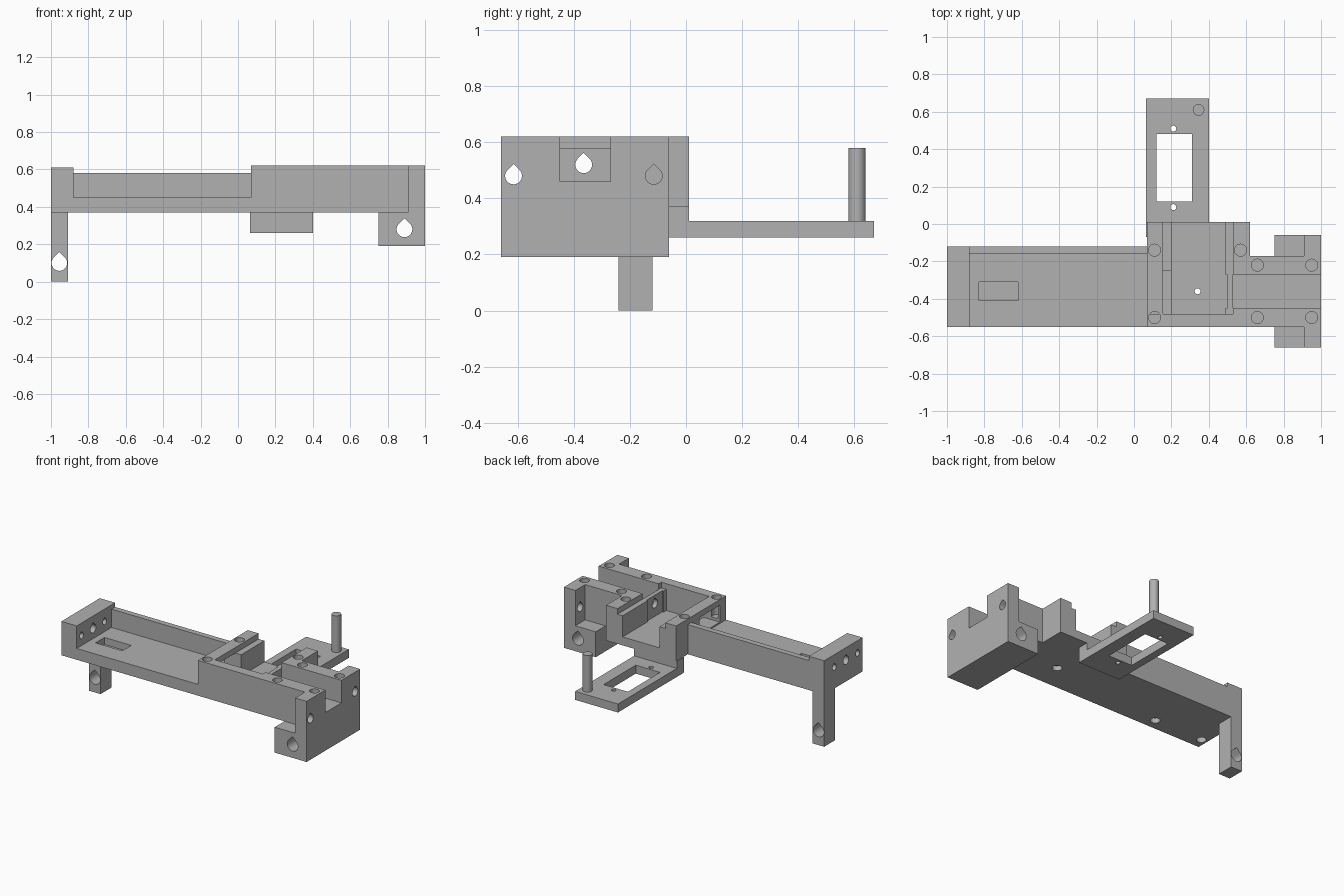
import bpy, bmesh, math
from mathutils import Matrix, Vector

if "Cube" in bpy.data.objects:
    bpy.data.objects.remove(bpy.data.objects["Cube"], do_unlink=True)

grey = bpy.data.materials.new("plain_grey")
grey.use_nodes = True
COLOUR = (0.44, 0.44, 0.44, 1)
grey.diffuse_color = COLOUR
grey.node_tree.nodes["Principled BSDF"].inputs["Base Color"].default_value = COLOUR


def finish(name, bm):
    bmesh.ops.recalc_face_normals(bm, faces=bm.faces)
    mesh = bpy.data.meshes.new(name)
    bm.to_mesh(mesh)
    bm.free()
    mesh.materials.append(grey)
    ob = bpy.data.objects.new(name, mesh)
    bpy.context.collection.objects.link(ob)
    return ob


def box(name, xs, ys, zs):
    bm = bmesh.new()
    bmesh.ops.create_cube(bm, size=1)
    for v in bm.verts:
        v.co = [(a + b) / 2 + c * (b - a) for c, (a, b) in zip(v.co, (xs, ys, zs))]
    return finish(name, bm)


def cylinder(name, x, y, zs, r):
    bm = bmesh.new()
    bmesh.ops.create_cone(bm, cap_ends=True, segments=32, radius1=r, radius2=r,
                          depth=zs[1] - zs[0],
                          matrix=Matrix.Translation((x, y, sum(zs) / 2)))
    return finish(name, bm)


def teardrop(axis, side, z, span, r):
    """Sideways hole with a pointed roof, along x or y."""
    bm = bmesh.new()
    pts = [(0, r * math.sqrt(2))]
    for i in range(25):
        a = math.radians(135 + i * 270 / 24)
        pts.append((r * math.cos(a), r * math.sin(a)))
    along_x = axis == "x"
    verts = [bm.verts.new((span[0], side + u, z + w) if along_x
                          else (side + u, span[0], z + w)) for u, w in pts]
    face = bm.faces.new(verts)
    new = bmesh.ops.extrude_face_region(bm, geom=[face])["geom"]
    length = span[1] - span[0]
    move = Vector((length, 0, 0) if along_x else (0, length, 0))
    bmesh.ops.translate(bm, vec=move, verts=[g for g in new if isinstance(g, bmesh.types.BMVert)])
    return finish("cutter", bm)


def combine(target, others, operation):
    for other in others:
        mod = target.modifiers.new("combine", "BOOLEAN")
        mod.operation, mod.solver, mod.object = operation, "EXACT", other
        bpy.context.view_layer.objects.active = target
        bpy.ops.object.modifier_apply(modifier=mod.name)
        bpy.data.objects.remove(other, do_unlink=True)


def cut_box(*spans):
    return box("cutter", *spans)


# Main frame: tray, end wall, leg, carriage block and foot
frame = box("frame", (-1, 1), (-.55, -.17), (.37, .45))
combine(frame, [
    box("tray_back", (-1, .3), (-.3, -.12), (.37, .45)),
    box("back_rail", (-1, .3), (-.16, -.12), (.37, .58)),
    box("end_wall", (-1, -.88), (-.55, -.12), (.37, .61)),
    box("leg", (-1, -.91), (-.24, -.12), (0, .4)),
    box("carriage", (.07, .62), (-.55, .01), (.37, .62)),
    box("right_block", (.5, 1), (-.55, -.17), (.37, .62)),
    box("foot", (.75, 1), (-.66, -.06), (.19, .37)),
    box("end_plate", (.91, 1), (-.66, -.06), (.19, .62)),
], "UNION")

# Pockets, recesses and channels
combine(frame, [
    cut_box((.2, .49), (-.48, .1), (.43, .7)),
    cut_box((.45, .50), (-.45, -.27), (.43, .7)),
    cut_box((.155, .53), (-.48, .1), (.58, .7)),
    cut_box((.53, 1.1), (-.45, -.27), (.46, .7)),
    cut_box((0, .3), (-.48, -.25), (.46, .58)),
    cut_box((-.83, -.62), (-.41, -.31), (.40, .5)),
], "DIFFERENCE")

# Sideways holes
holes = [teardrop("y", -.955, .1, (-.4, 0), .042),
         teardrop("y", .89, .28, (-.8, .1), .042),
         teardrop("x", -.365, .52, (-1.1, -.8), .03),
         teardrop("x", -.365, .52, (.48, .6), .03)]
holes += [teardrop("x", y, .52, (-1.1, -.8), .021) for y in (-.235, -.495)]
holes += [teardrop("x", y, .48, (.85, 1.1), .03) for y in (-.615, -.115)]

# Screw holes from above and below
for x, y in ((.11, -.5), (.11, -.14), (.57, -.14), (.66, -.22),
             (.95, -.22), (.66, -.5), (.95, -.5)):
    holes.append(cylinder("cutter", x, y, (.48, .7), .032))
for x, y in ((.34, -.36), (-.57, -.47), (-.955, -.47)):
    holes.append(cylinder("cutter", x, y, (.3, .405), .032))
holes.append(cylinder("cutter", .34, -.36, (.3, .6), .016))
combine(frame, holes, "DIFFERENCE")

# Rear motor plate with its riser and window
plate = box("motor_plate", (.065, .40), (-.07, .67), (.26, .32))
combine(plate, [box("riser", (.065, .40), (-.07, .01), (.26, .37))], "UNION")
combine(plate, [cut_box((.12, .31), (.12, .48), (.2, .4)),
                cylinder("cutter", .21, .09, (.2, .4), .016),
                cylinder("cutter", .21, .51, (.2, .4), .016)], "DIFFERENCE")

# Upright peg
peg = cylinder("peg", .345, .61, (.32, .58), .031)

for ob in (frame, plate, peg):
    bpy.ops.object.select_all(action="DESELECT")
    ob.select_set(True)
    bpy.context.view_layer.objects.active = ob
    bpy.ops.object.shade_smooth_by_angle(angle=math.radians(30))
